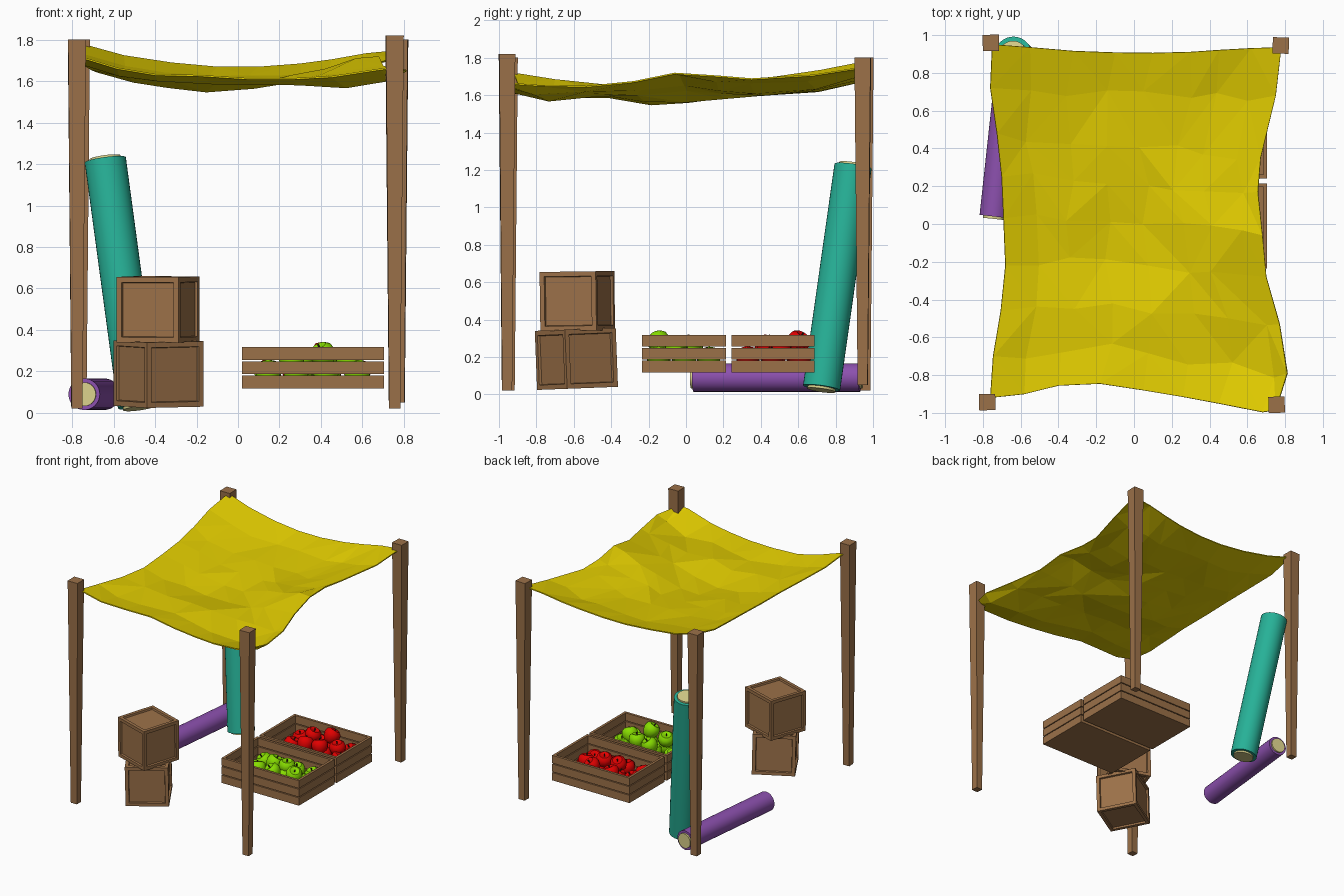
import bpy, bmesh, math, random
from mathutils import Vector, Matrix

if "Cube" in bpy.data.objects:
    bpy.data.objects.remove(bpy.data.objects["Cube"])

random.seed(4)


def material(name, rgb):
    m = bpy.data.materials.new(name)
    m.diffuse_color = (*rgb, 1)
    m.use_nodes = True
    m.node_tree.nodes["Principled BSDF"].inputs["Base Color"].default_value = m.diffuse_color
    return m


WOOD = material("wood", (0.33, 0.165, 0.066))
YELLOW = material("yellow_cloth", (0.75, 0.60, 0.0))
TEAL = material("teal_cloth", (0.02, 0.44, 0.31))
PURPLE = material("purple_cloth", (0.26, 0.08, 0.42))
CREAM = material("cream_core", (0.70, 0.64, 0.26))
RED = material("red_fruit", (0.75, 0.0, 0.0))
GREEN = material("green_fruit", (0.24, 0.72, 0.0))
STEM = material("stem", (0.05, 0.025, 0.01))


def finish(name, bm, mats, smooth=False):
    me = bpy.data.meshes.new(name)
    bm.to_mesh(me)
    bm.free()
    for m in mats:
        me.materials.append(m)
    if smooth:
        me.polygons.foreach_set("use_smooth", [True] * len(me.polygons))
        me.set_sharp_from_angle(angle=math.radians(40))
    ob = bpy.data.objects.new(name, me)
    bpy.context.collection.objects.link(ob)
    return ob


def add_box(bm, lo, hi):
    lo, hi = Vector(lo), Vector(hi)
    mat = Matrix.Translation((lo + hi) / 2) @ Matrix.Diagonal((*(hi - lo), 1))
    return bmesh.ops.create_cube(bm, size=1, matrix=mat)["verts"]


# Tapered corner posts, narrower at the foot
def post(name, x, y, z0, z1, turn):
    bm = bmesh.new()
    for v in add_box(bm, (-0.043, -0.043, z0), (0.043, 0.043, z1)):
        if v.co.z < 1:
            v.co.x *= 0.62
            v.co.y *= 0.62
    bmesh.ops.rotate(bm, verts=bm.verts, matrix=Matrix.Rotation(math.radians(turn), 3, 'Z'))
    bmesh.ops.translate(bm, verts=bm.verts, vec=(x, y, 0))
    finish(name, bm, [WOOD])


post("front_left_post", -0.777, -0.943, 0.02, 1.80, 1)
post("front_right_post", 0.755, -0.957, 0.02, 1.82, 2)
post("back_left_post", -0.758, 0.959, 0.02, 1.80, 1)
post("back_right_post", 0.777, 0.945, 0.05, 1.80, -2)

# Sagging canopy: a patch spanned by its four edges, then creased
FRONT = [(-.76, -.92, 1.72), (-.58, -.90, 1.665), (-.40, -.855, 1.635), (-.18, -.845, 1.63),
         (.05, -.88, 1.615), (.26, -.915, 1.615), (.45, -.95, 1.625), (.68, -.995, 1.66), (.75, -.985, 1.67)]
BACK = [(-.75, .95, 1.78), (-.55, .935, 1.725), (-.32, .915, 1.69), (-.1, .907, 1.67),
        (.1, .905, 1.67), (.3, .91, 1.685), (.45, .92, 1.705), (.62, .93, 1.735), (.78, .935, 1.75)]
LEFT = [FRONT[0], (-.745, -.70, 1.685), (-.705, -.46, 1.66), (-.68, -.22, 1.65),
        (-.69, .03, 1.66), (-.70, .25, 1.675), (-.725, .48, 1.70), (-.76, .72, 1.735), BACK[0]]
RIGHT = [FRONT[-1], (.81, -.79, 1.655), (.77, -.53, 1.65), (.70, -.28, 1.675),
         (.68, -.06, 1.72), (.655, .17, 1.705), (.67, .35, 1.69), (.75, .68, 1.71), BACK[-1]]
# x, y, height, radius of each sag or ridge
DIPS = [(-.05, -.08, -.045, .2), (.6, -.74, -.055, .17), (.35, .4, -.015, .25), (-.1, -.68, -.02, .15),
        (-.3, -.42, .025, .2), (.1, -.42, .035, .22), (.45, -.4, .02, .2), (.45, -.1, .02, .18),
        (.4, .7, -.025, .2)]
N = 8
bm = bmesh.new()
grid = []
for j in range(N + 1):
    row = []
    for i in range(N + 1):
        u, v = i / N, j / N
        f, b, l, r = (Vector(e) for e in (FRONT[i], BACK[i], LEFT[j], RIGHT[j]))
        c = [Vector(p) for p in (FRONT[0], FRONT[-1], BACK[0], BACK[-1])]
        p = (f * (1 - v) + b * v + l * (1 - u) + r * u
             - (c[0] * (1 - u) + c[1] * u) * (1 - v) - (c[2] * (1 - u) + c[3] * u) * v)
        if 0 < i < N and 0 < j < N:
            for x, y, d, s in DIPS:
                p.z += d * math.exp(-((p.x - x) ** 2 + (p.y - y) ** 2) / (s * s))
            p += Vector([random.uniform(-k, k) for k in (.03, .03, .008)])
        row.append(bm.verts.new(p))
    grid.append(row)
for j in range(N):
    for i in range(N):
        a, b, c, d = grid[j][i], grid[j][i + 1], grid[j + 1][i + 1], grid[j + 1][i]
        for tri in (((a, b, c), (a, c, d)) if random.random() < .6 else ((a, b, d), (b, c, d))):
            bm.faces.new(tri)
canopy = finish("canopy", bm, [YELLOW])
solid = canopy.modifiers.new("thickness", 'SOLIDIFY')
solid.thickness = 0.008


# Cloth rolls with a core that pokes out a little at both ends
def roll(name, p0, p1, radius, cloth):
    p0, p1 = Vector(p0), Vector(p1)
    axis = p1 - p0
    mat = Matrix.Translation((p0 + p1) / 2) @ axis.to_track_quat('Z', 'Y').to_matrix().to_4x4()
    for part, r, extra, m in (("", radius, 0, cloth), ("_core", radius * 0.76, 0.026, CREAM)):
        bm = bmesh.new()
        bmesh.ops.create_cone(bm, cap_ends=True, segments=32, radius1=r, radius2=r,
                              depth=axis.length + extra, matrix=mat)
        finish(name + part, bm, [m], True)


roll("leaning_roll", (-0.48, 0.725, 0.035), (-0.64, 0.893, 1.22), 0.1, TEAL)
roll("lying_roll", (-0.742, 0.04, 0.09), (-0.645, 0.93, 0.09), 0.076, PURPLE)


# Stacked closed crates with recessed panels
def crate(name, x, y, z, turn, tilt):
    bm = bmesh.new()
    bmesh.ops.create_cube(bm, size=0.316)
    bmesh.ops.inset_individual(bm, faces=bm.faces[:], thickness=0.036, depth=0)
    panels = [f for f in bm.faces if f.calc_area() > 0.04]
    bmesh.ops.inset_individual(bm, faces=panels, thickness=0.004, depth=-0.014)
    mat = (Matrix.Translation((x, y, z)) @ Matrix.Rotation(math.radians(tilt), 4, 'X')
           @ Matrix.Rotation(math.radians(turn), 4, 'Z'))
    bmesh.ops.transform(bm, matrix=mat, verts=bm.verts)
    finish(name, bm, [WOOD])


crate("lower_crate", -0.383, -0.586, 0.19, 30.6, 2.2)
crate("upper_crate", -0.386, -0.581, 0.499, -18.4, 0.8)


# Open slatted fruit boxes
def fruit_box(name, x0, x1, y0, y1):
    bm = bmesh.new()
    t = 0.02
    add_box(bm, (x0 + t, y0 + t, 0.118), (x1 - t, y1 - t, 0.136))
    for k in range(3):
        z0 = 0.118 + k * 0.069
        z1 = z0 + 0.062
        for y in (y0, y1 - t):
            add_box(bm, (x0, y, z0), (x1, y + t, z1))
        for x in (x0, x1 - t):
            add_box(bm, (x, y0 + t, z0), (x + t, y1 - t, z1))
    finish(name, bm, [WOOD])


# Apples: lathed profile with dimples, plus a stem
PROFILE = [(0, .036), (.015, .045), (.036, .051), (.056, .035), (.062, .006),
           (.053, -.025), (.036, -.049), (.017, -.055), (0, -.048)]


def add_apple(bm, pos):
    start = set(bm.verts)
    verts = [bm.verts.new((r, 0, z)) for r, z in PROFILE]
    edges = [bm.edges.new(p) for p in zip(verts, verts[1:])]
    bmesh.ops.spin(bm, geom=verts + edges, cent=(0, 0, 0), axis=(0, 0, 1),
                   dvec=(0, 0, 0), angle=2 * math.pi, steps=12, use_duplicate=False)
    new = [v for v in bm.verts if v not in start]
    bmesh.ops.remove_doubles(bm, verts=new, dist=0.0005)
    new = [v for v in bm.verts if v not in start]
    bmesh.ops.recalc_face_normals(bm, faces=list({f for v in new for f in v.link_faces}))
    stem = bmesh.ops.create_cone(bm, cap_ends=True, segments=6, radius1=.004, radius2=.005,
                                 depth=.028, matrix=Matrix.Translation((0, 0, .047)))["verts"]
    for f in {f for v in stem for f in v.link_faces}:
        f.material_index = 1
    tilt = Matrix.Rotation(random.uniform(0, 6.28), 4, 'Z') @ Matrix.Rotation(random.uniform(.1, .7), 4, 'X')
    bmesh.ops.transform(bm, matrix=Matrix.Translation(pos) @ tilt, verts=new + stem)


# side: which way along y the topmost apple sits
def apples(name, cx, cy, side, skin):
    bm = bmesh.new()
    for i in range(4):
        for j in range(3):
            add_apple(bm, (cx + (i - 1.5) * .14 + random.uniform(-.012, .012),
                           cy + (j - 1) * .135 + random.uniform(-.01, .01), .193))
    for x, y, z in ((.05, .135, .28), (-.1, .11, .255), (.17, .04, .25),
                    (-.06, -.04, .255), (.06, -.03, .26)):
        add_apple(bm, (cx + x, cy + y * side, z))
    finish(name, bm, [skin, STEM], True)


fruit_box("front_fruit_box", 0.02, 0.705, -0.235, 0.215)
fruit_box("back_fruit_box", 0.02, 0.705, 0.242, 0.688)
apples("green_apples", 0.36, -0.01, -1, GREEN)
apples("red_apples", 0.36, 0.465, 1, RED)
